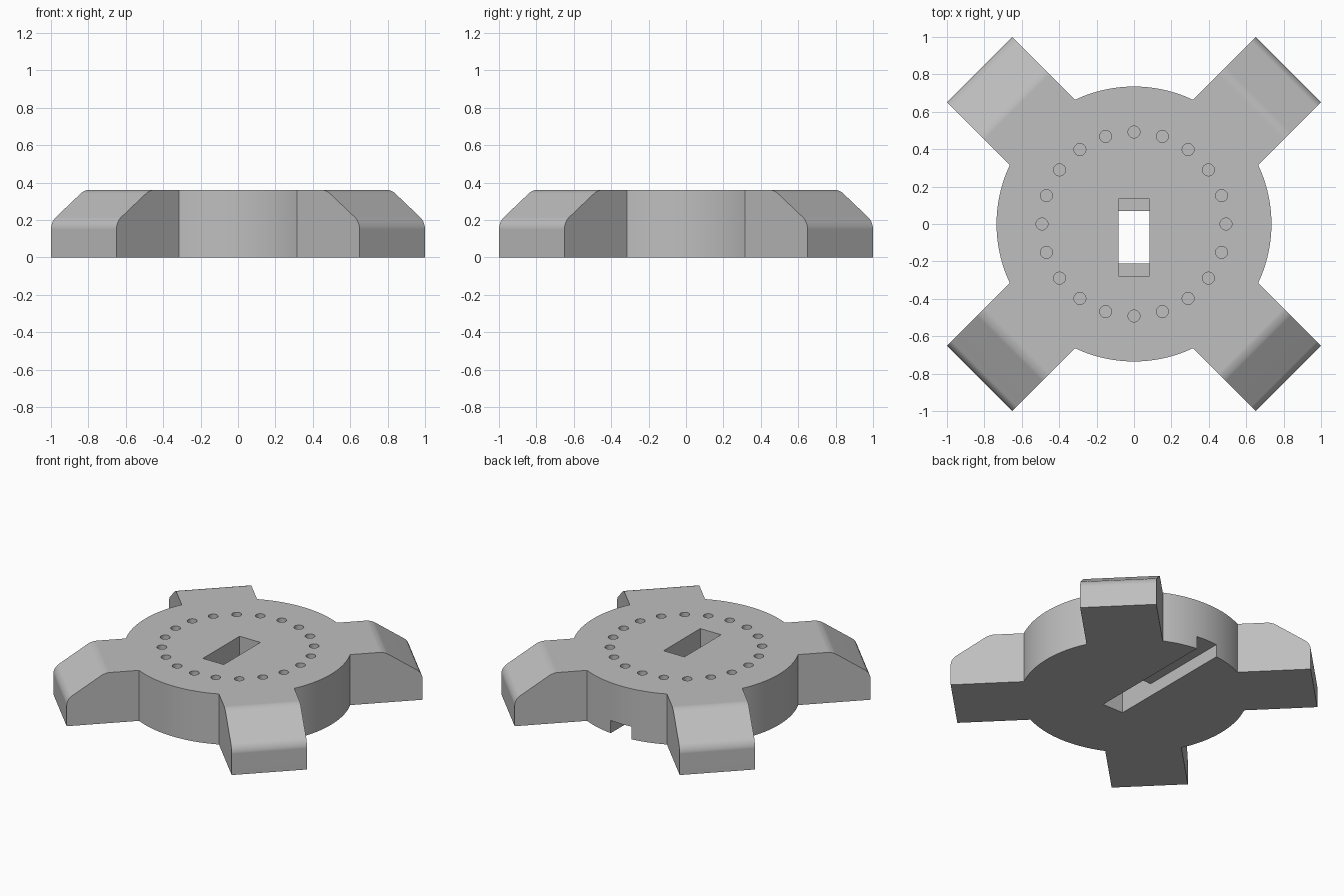
import bpy
import bmesh
from math import cos, sin, pi, sqrt, asin
from mathutils import Matrix, Vector

if "Cube" in bpy.data.objects:
    bpy.data.objects.remove(bpy.data.objects["Cube"], do_unlink=True)

HEIGHT = 0.36
DISC_R = 0.735
ARM_HALF = 0.247        # half width of an arm
ARM_END = 1.167         # radial reach of an arm
FOLD_R = 0.915          # where the sloped arm tip begins
TIP_Z = 0.19            # height of the arm's end face
STEPS = 28              # segments per rim arc

grey = bpy.data.materials.new("plain_grey")
grey.use_nodes = True
colour = (0.52, 0.52, 0.52, 1)
grey.diffuse_color = colour
grey.node_tree.nodes["Principled BSDF"].inputs["Base Color"].default_value = colour


def make_object(name, bm):
    bmesh.ops.recalc_face_normals(bm, faces=bm.faces)
    mesh = bpy.data.meshes.new(name)
    bm.to_mesh(mesh)
    bm.free()
    mesh.materials.append(grey)
    obj = bpy.data.objects.new(name, mesh)
    bpy.context.collection.objects.link(obj)
    return obj


def add_box(bm, x, y, z):
    """Box from (min, max) pairs on each axis."""
    size = [b - a for a, b in (x, y, z)]
    mid = [(a + b) / 2 for a, b in (x, y, z)]
    bmesh.ops.create_cube(bm, size=1, matrix=Matrix.Translation(mid) @ Matrix.Diagonal((*size, 1)))


def cut(target, cutter):
    mod = target.modifiers.new("cut", "BOOLEAN")
    mod.operation = "DIFFERENCE"
    mod.solver = "EXACT"
    mod.object = cutter
    bpy.context.view_layer.objects.active = target
    bpy.ops.object.modifier_apply(modifier=mod.name)
    bpy.data.objects.remove(cutter, do_unlink=True)


# Outline of the disc with four diagonal arms
root = sqrt(DISC_R ** 2 - ARM_HALF ** 2)
half_angle = asin(ARM_HALF / DISC_R)
outline, folds, tips = [], [], []
for k in range(4):
    a = pi / 4 + k * pi / 2
    for r, w in ((root, -1), (FOLD_R, -1), (ARM_END, -1), (ARM_END, 1), (FOLD_R, 1), (root, 1)):
        if r == FOLD_R:
            folds.append(len(outline))
        if r == ARM_END:
            tips.append(len(outline))
        outline.append(Matrix.Rotation(a, 3, "Z") @ Vector((r, w * ARM_HALF, 0)))
    span = pi / 2 - 2 * half_angle
    for i in range(1, STEPS):
        t = a + half_angle + span * i / STEPS
        outline.append(Vector((DISC_R * cos(t), DISC_R * sin(t), 0)))

# Solid body, with each arm tip folded down and its edges rounded
bm = bmesh.new()
low = [bm.verts.new(p) for p in outline]
high = [bm.verts.new(p + Vector((0, 0, HEIGHT))) for p in outline]
count = len(outline)
bm.faces.new(low[::-1])
bm.faces.new(high)
for i in range(count):
    j = (i + 1) % count
    bm.faces.new((low[i], low[j], high[j], high[i]))
for i in range(0, 8, 2):
    bmesh.ops.connect_verts(bm, verts=[high[folds[i]], high[folds[i + 1]]])
for i in tips:
    high[i].co.z = TIP_Z
bmesh.ops.dissolve_edges(bm, edges=[bm.edges.get((low[i], high[i])) for i in folds], use_verts=False)


def cross_edges(indices):
    return [bm.edges.get((high[indices[i]], high[indices[i + 1]])) for i in range(0, 8, 2)]


fold_edges, tip_edges = cross_edges(folds), cross_edges(tips)
bmesh.ops.bevel(bm, geom=tip_edges, offset=0.04, offset_type="OFFSET", segments=5, profile=0.5, affect="EDGES")
bmesh.ops.bevel(bm, geom=[e for e in fold_edges if e.is_valid], offset=0.03, offset_type="OFFSET",
                segments=5, profile=0.5, affect="EDGES")
body = make_object("four_arm_disc", bm)

# Ring of blind holes in the top
bm = bmesh.new()
for k in range(20):
    a = k * pi / 10
    place = Matrix.Translation((0.492 * cos(a), 0.492 * sin(a), HEIGHT))
    bmesh.ops.create_cone(bm, cap_ends=True, segments=24, radius1=0.032, radius2=0.032, depth=0.2, matrix=place)
cut(body, make_object("hole_cutter", bm))

# Stepped centre slot: wide top pocket, narrower opening through, groove out to the rear rim
width = (-0.082, 0.082)
for name, y, z in (("pocket_cutter", (-0.278, 0.135), (0.18, 0.5)),
                   ("opening_cutter", (-0.212, 0.07), (-0.1, 0.3)),
                   ("groove_cutter", (-0.212, 0.9), (-0.1, 0.09))):
    bm = bmesh.new()
    add_box(bm, width, y, z)
    cut(body, make_object(name, bm))

# Smooth rim and fillets, crisp corners
bpy.ops.object.select_all(action="DESELECT")
body.select_set(True)
bpy.context.view_layer.objects.active = body
bpy.ops.object.shade_smooth_by_angle(angle=pi / 6)
weighted = body.modifiers.new("flat_face_normals", "WEIGHTED_NORMAL")
weighted.keep_sharp = True
